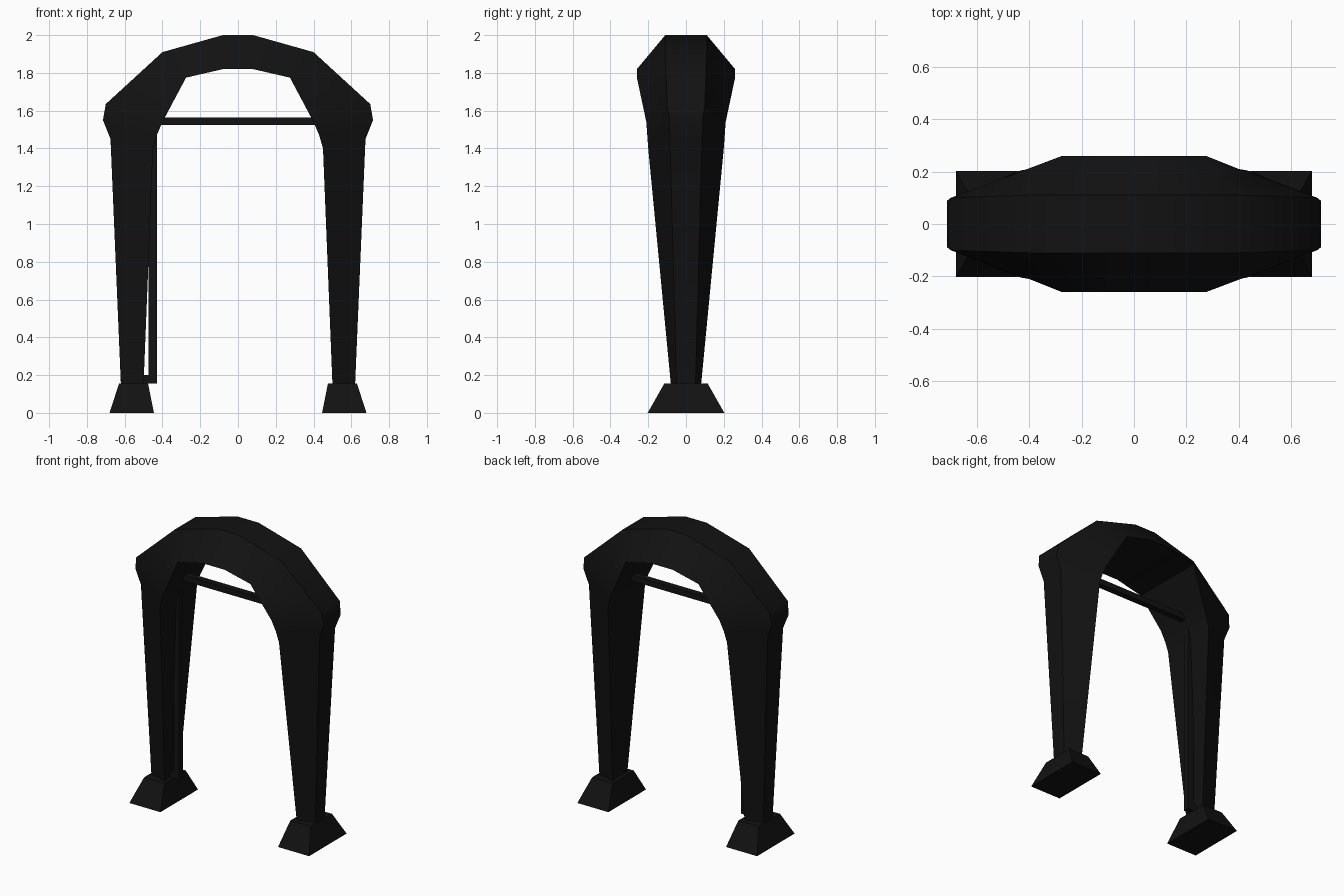
import bpy, bmesh, math

if "Cube" in bpy.data.objects:
    bpy.data.objects.remove(bpy.data.objects["Cube"])

# near-black paint shared by all parts
black = bpy.data.materials.new("black_paint")
black.diffuse_color = (0.006, 0.006, 0.006, 1)
black.use_nodes = True
black.node_tree.nodes["Principled BSDF"].inputs["Base Color"].default_value = black.diffuse_color


def finish(name, bm, smooth=None):
    bmesh.ops.recalc_face_normals(bm, faces=bm.faces)
    mesh = bpy.data.meshes.new(name)
    bm.to_mesh(mesh)
    bm.free()
    ob = bpy.data.objects.new(name, mesh)
    bpy.context.collection.objects.link(ob)
    mesh.materials.append(black)
    if smooth:
        bpy.ops.object.select_all(action='DESELECT')
        ob.select_set(True)
        bpy.context.view_layer.objects.active = ob
        bpy.ops.object.shade_smooth_by_angle(angle=math.radians(smooth))
    return ob


def loft(name, rings, smooth=None):
    """Skin a chain of four-cornered sections and cap both ends."""
    bm = bmesh.new()
    rows = [[bm.verts.new(p) for p in ring] for ring in rings]
    for a, b in zip(rows, rows[1:]):
        for i in range(4):
            j = (i + 1) % 4
            bm.faces.new((a[i], a[j], b[j], b[i]))
    bm.faces.new(rows[0])
    bm.faces.new(rows[-1])
    return finish(name, bm, smooth)


def box(name, lo, hi):
    rect = lambda z: [(lo[0], lo[1], z), (hi[0], lo[1], z),
                      (hi[0], hi[1], z), (lo[0], hi[1], z)]
    return loft(name, [rect(lo[2]), rect(hi[2])])


# arch sections from crown to ankle:
# outer x, outer z, inner x, inner z, outer half-width, inner half-width
half = [
    (0.08, 2.00, 0.08, 1.82, 0.11, 0.26),
    (0.40, 1.91, 0.275, 1.775, 0.11, 0.26),
    (0.70, 1.635, 0.40, 1.54, 0.10, 0.21),
    (0.715, 1.55, 0.43, 1.47, 0.088, 0.205),
    (0.675, 1.45, 0.45, 1.40, 0.085, 0.20),
    (0.62, 0.15, 0.50, 0.15, 0.05, 0.08),
]


def section(s, side):
    ox, oz, ix, iz, ow, iw = s
    return [(side * ox, -ow, oz), (side * ox, ow, oz),
            (side * ix, iw, iz), (side * ix, -iw, iz)]


# arch with both tapering legs in one continuous skin
loft("arch_frame",
     [section(s, -1) for s in reversed(half)] + [section(s, 1) for s in half], 40)

# splayed feet
for side, name in ((-1, "left_foot"), (1, "right_foot")):
    rings = []
    for z, x0, x1, w in ((0, 0.445, 0.68, 0.203), (0.155, 0.476, 0.63, 0.115)):
        rings.append([(side * x0, -w, z), (side * x1, -w, z),
                      (side * x1, w, z), (side * x0, w, z)])
    loft(name, rings)

# thin conduit: crossbar, upright and bottom return
box("crossbar", (-0.47, -0.021, 1.525), (0.47, 0.021, 1.565))
box("upright_bar", (-0.473, -0.021, 0.155), (-0.43, 0.021, 1.565))
box("bottom_return", (-0.56, -0.021, 0.155), (-0.43, 0.021, 0.20))
